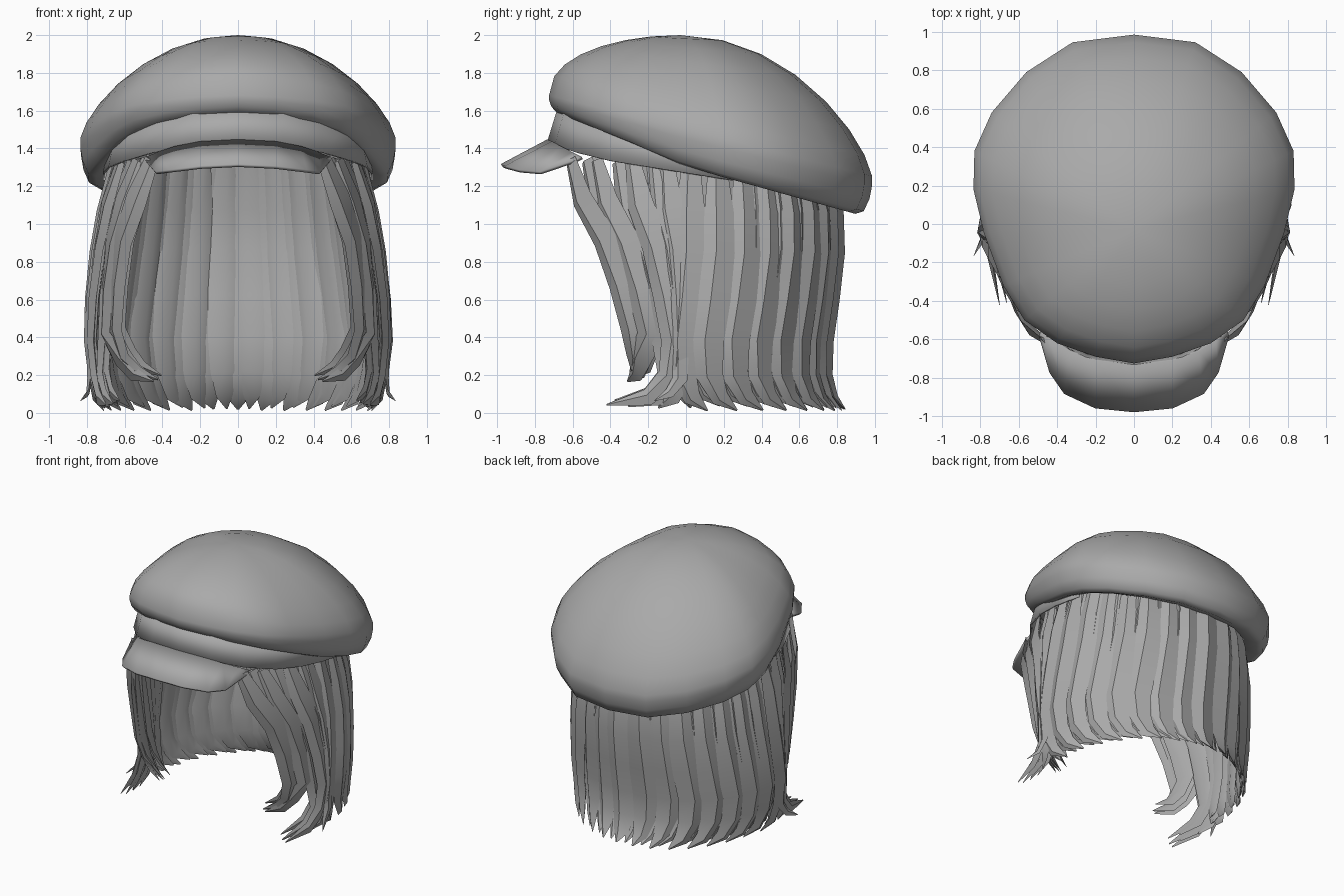
import bpy, bmesh, math, random
from mathutils import Vector

random.seed(4)
if "Cube" in bpy.data.objects:
    bpy.data.objects.remove(bpy.data.objects["Cube"])

grey = bpy.data.materials.new("plain_grey")
grey.use_nodes = True
grey.diffuse_color = (0.4, 0.4, 0.4, 1)
grey.node_tree.nodes["Principled BSDF"].inputs["Base Color"].default_value = (0.4, 0.4, 0.4, 1)


def finish(name, bm, angle, thickness=0):
    bmesh.ops.remove_doubles(bm, verts=bm.verts, dist=0.0005)
    bmesh.ops.recalc_face_normals(bm, faces=bm.faces)
    mesh = bpy.data.meshes.new(name)
    bm.to_mesh(mesh)
    bm.free()
    mesh.materials.append(grey)
    ob = bpy.data.objects.new(name, mesh)
    bpy.context.collection.objects.link(ob)
    bpy.ops.object.select_all(action='DESELECT')
    ob.select_set(True)
    bpy.context.view_layer.objects.active = ob
    bpy.ops.object.shade_smooth_by_angle(angle=math.radians(angle))
    if thickness:
        mod = ob.modifiers.new("thickness", 'SOLIDIFY')
        mod.thickness = thickness
        mod.offset = 0


def loft(bm, rows, closed=True):
    """Join rows of points with quads."""
    rows = [[bm.verts.new(p) for p in row] for row in rows]
    n = len(rows[0])
    for a, b in zip(rows, rows[1:]):
        for i in range(n if closed else n - 1):
            j = (i + 1) % n
            bm.faces.new((a[i], a[j], b[j], b[i]))
    return rows


def both_sides(row):
    """Mirror an open row that starts at x = 0."""
    return [(-p[0], *p[1:]) for p in row[:0:-1]] + row


# Soft cap crown: tilted rim, domed top, tucked underside
rim = both_sides([(0, -.725), (.2, -.69), (.4, -.62), (.57, -.5), (.68, -.32), (.78, -.05), (.835, .18),
                  (.83, .38), (.74, .58), (.56, .79), (.32, .945), (0, .985)])[1:]


def rim_z(y):
    return 1.5 - 0.25 * y


def front_weight(y):
    return max(0, min(1, -y / 0.72))


bm = bmesh.new()
rows = []
for s in (.22, .42, .6, .76, .88, .96, 1):
    row = []
    for x, y in rim:
        power = 0.74 - 0.29 * front_weight(y) ** 2
        z = rim_z(y)
        row.append((x * s, -.03 + (y + .03) * s, z + (2 - z) * (1 - s * s) ** power))
    rows.append(row)
for s, drop in ((1, .25), (.985, .6), (.95, .93), (.9, 1), (.8, .8)):
    rows.append([(x * s, .1 + (y - .1) * s, rim_z(y) - drop * (.2 - .1 * front_weight(y))) for x, y in rim])
rings = loft(bm, rows)
apex = bm.verts.new((0, -.03, 2))
for i, v in enumerate(rings[0]):
    bm.faces.new((apex, v, rings[0][(i + 1) % len(rim)]))
finish("cap_crown", bm, 60)

# Head band, running under the crown at the sides
band = both_sides([(0, -.73), (.25, -.69), (.45, -.58), (.6, -.4), (.68, -.2), (.71, 0), (.71, .25)])


def band_z(y):
    return 1.27 - 0.16 * y + 0.19 * max(0, -y - .5)


bm = bmesh.new()
loft(bm, [[(x, y, band_z(y)) for x, y in band],
          [(x * .94, y * .92, band_z(y) + .19) for x, y in band]], closed=False)
finish("head_band", bm, 50, .012)

# Visor
inner = [(0, -.73, 1.44), (.2, -.705, 1.43), (.33, -.66, 1.405), (.42, -.6, 1.375), (.48, -.55, 1.35)]
outer = [(0, -.975, 1.31), (.2, -.955, 1.3), (.36, -.88, 1.28), (.435, -.77, 1.27), (.49, -.58, 1.335)]
bm = bmesh.new()
loft(bm, [both_sides(inner), both_sides(outer)], closed=False)
finish("visor", bm, 50, .018)

# Hair: guide paths from root to tip
front_path = [(.45, -.6, 1.34), (.53, -.54, 1.13), (.6, -.42, .92), (.63, -.33, .68),
              (.64, -.27, .45), (.6, -.25, .3), (.53, -.26, .22), (.42, -.29, .18)]
cheek_path = [(.62, -.26, 1.33), (.69, -.22, 1.1), (.73, -.14, .88), (.76, -.08, .62),
              (.77, -.04, .38), (.75, -.08, .19), (.73, -.2, .08), (.69, -.42, .04)]
side_radius = (.65, .71, .745, .77, .78, .76, .74, .7)
back_depth = (.69, .745, .75, .72, .69, .69, .73, .79)
heights = (1.33, 1.06, .85, .6, .38, .2, .08, .015)
sway = (0, 0, 0, .03, .07, .06, -.01, -.11)
taper = (.6, 1, 1.05, 1.1, 1.05, .9, .6, .06)


def back_path(phi):
    """Path on the round back; phi is 0 at the rear and 90 degrees at the side."""
    path = []
    for rx, ry, z, shift in zip(side_radius, back_depth, heights, sway):
        a = phi + shift * math.sin(phi)
        path.append((rx * math.sin(a), .05 + ry * math.cos(a), z))
    return path


def blend(p, q, t):
    return [tuple(Vector(a).lerp(Vector(b), t)) for a, b in zip(p, q)]


def strand(bm, path, width, push=0, flip=1):
    """Tapered lock with a ridge on the outside."""
    pts = [Vector(p) for p in path]
    rows = []
    for k, p in enumerate(pts):
        tangent = (pts[min(k + 1, len(pts) - 1)] - pts[max(k - 1, 0)]).normalized()
        out = Vector((p.x, p.y - .05, 0))
        out = (out - tangent * out.dot(tangent)).normalized()
        across = tangent.cross(out)
        w = width * taper[k] / 2
        c = p + out * push
        ring = [c + across * w, c + across * w * .25 + out * w * .35,
                c - across * w, c - across * w * .1 - out * w * .3]
        rows.append([(v.x * flip, v.y, v.z) for v in ring])
    ends = loft(bm, rows)
    bm.faces.new(ends[0])
    bm.faces.new(ends[-1])


side_path = back_path(math.pi / 2)
for flip, side in ((1, "left"), (-1, "right")):
    # Front locks curl inward, cheek locks flick forward
    bm = bmesh.new()
    for i, t in enumerate((0, .2, .4, .7, .95, 1.2, 1.5, 1.8)):
        if t <= 1:
            path = blend(front_path, cheek_path, t)
            tips = front_path if t < .5 else cheek_path
            path[5:] = blend(path, tips, .8)[5:]
        else:
            path = blend(cheek_path, side_path, t - 1)
        strand(bm, path, .15, .012 * (-1) ** i, flip)
        if i % 2:
            strand(bm, [(x * .96, y + .03, z + .02) for x, y, z in path], .13, -.02, flip)
    # Small outward flick
    flick = blend(cheek_path, side_path, .3)
    flick[5:] = [(.77, -.03, .18), (.78, -.09, .1), (.82, -.17, .06)]
    strand(bm, flick, .09, .015, flip)
    finish(side + "_front_hair", bm, 35)

    # Side and rear locks in two layers
    bm = bmesh.new()
    for i in range(1, 9):
        phi = math.radians(i * 11.5)
        strand(bm, back_path(phi), .18 - .003 * i, random.uniform(-.008, .015), flip)
        under = [(x, y, z + .02) for x, y, z in back_path(phi - math.radians(5.7))]
        strand(bm, under, .15, -.02, flip)
    finish(side + "_back_hair", bm, 35)

# Centre rear lock
bm = bmesh.new()
strand(bm, back_path(0), .2, .005)
finish("centre_back_hair", bm, 35)
